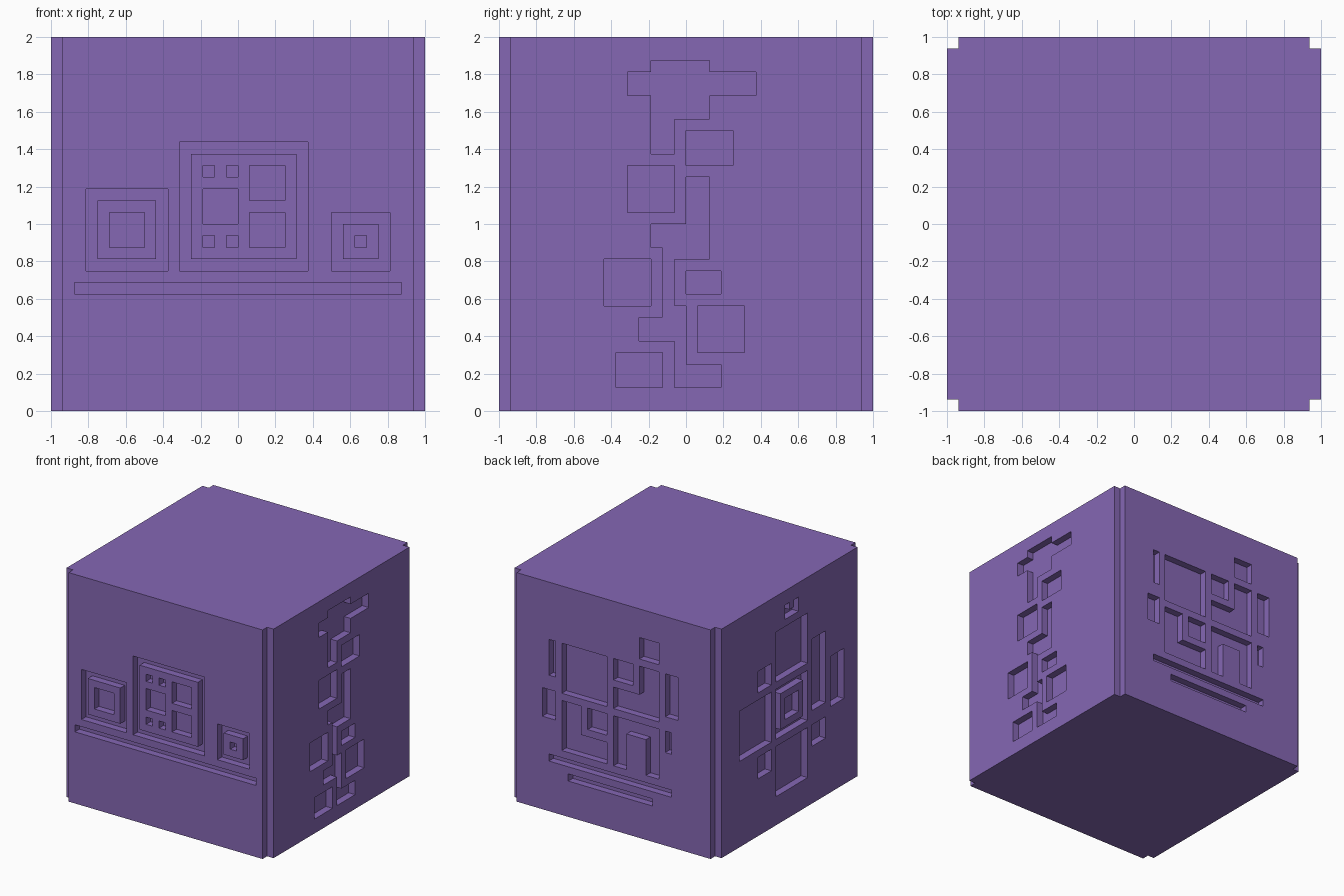
import bpy
import bmesh
from math import pi, radians
from mathutils import Matrix, Vector

default_cube = bpy.data.objects.get("Cube")
if default_cube:
    bpy.data.objects.remove(default_cube, do_unlink=True)

CELL = 1 / 16            # size of one carving cell
HALF = 16                # half the block, in cells
PANEL = HALF - 1         # half the width of a side panel, inside the corner notches
HEIGHT = 2 * HALF


def box(left, bottom, width, height):
    """Cells inside one rectangle."""
    return {(u, v) for u in range(left, left + width)
            for v in range(bottom, bottom + height)}


def square(left, bottom, size):
    return box(left, bottom, size, size)


def ring(left, bottom, size):
    """Square groove around a raised frame with a sunken centre."""
    cells = set()
    for inset in range(3):
        cells ^= square(left + inset, bottom + inset, size - 2 * inset)
    return cells


def carve(*shapes):
    """Combine shapes; a shape inside another becomes a raised island."""
    cells = set()
    for shape in shapes:
        cells ^= shape
    return cells


# Front: two rings, a framed panel with pits and a long bar
front_carving = carve(
    ring(-13, 12, 7), ring(8, 12, 5),
    square(-5, 12, 11), square(-4, 13, 9),
    *[square(u, v, 1) for u in (-3, -1) for v in (14, 20)],
    square(-3, 16, 3), square(1, 18, 3), square(1, 14, 3),
    box(-14, 10, 28, 1))

# Right: a branching trunk with leaf blocks
right_carving = carve(
    square(-3, 25, 5), square(-5, 27, 2), box(2, 27, 4, 2), box(-3, 22, 2, 3),
    box(0, 13, 2, 7), box(-3, 14, 3, 2), box(-2, 13, 2, 1), box(-2, 8, 1, 5),
    square(-1, 8, 1), box(-4, 6, 4, 2), box(-1, 2, 1, 4), box(0, 2, 3, 2),
    box(0, 21, 4, 3), square(-5, 17, 4), square(-7, 9, 4),
    box(0, 10, 3, 2), square(1, 5, 4), box(-6, 2, 4, 3))

# Back: squares, hooks, an arch, slots and two bars
back_carving = carve(
    square(-8, 17, 7), square(0, 21, 3), square(4, 25, 3),
    box(0, 17, 7, 3), box(4, 20, 3, 4),
    box(-8, 9, 3, 7), box(-5, 9, 4, 3), square(-4, 13, 3),
    square(0, 9, 7), box(2, 9, 3, 5),
    box(-10, 19, 1, 5), box(-11, 13, 2, 4), box(8, 18, 2, 6), box(8, 13, 1, 3),
    box(-10, 7, 19, 1), box(-7, 5, 13, 1))

# Left: a ring surrounded by squares, slots and a small notch
left_carving = carve(
    ring(-3, 12, 7),
    *[square(u, v, 7) for u, v in ((-3, 20), (-3, 4), (-11, 12))],
    *[square(u, v, 3) for u, v in ((-7, 20), (-7, 8), (5, 8))],
    box(5, 13, 3, 10), box(9, 12, 3, 7),
    box(-1, 28, 3, 2), square(0, 29, 1))


def add_side(bm, carving, turn):
    """Build one carved side panel and turn it about the vertical axis."""
    spin = Matrix.Rotation(turn, 3, 'Z')

    def quad(*points):
        bm.faces.new([bm.verts.new(spin @ (Vector(p) * CELL)) for p in points])

    def depth(u, v):
        outside = u < -PANEL or u >= PANEL
        return -PANEL if outside or (u, v) in carving else -HALF

    for v in range(HEIGHT):
        for u in range(-PANEL, PANEL + 1):
            here, beside = depth(u, v), depth(u - 1, v)
            if here != beside:
                quad((u, here, v), (u, beside, v), (u, beside, v + 1), (u, here, v + 1))
            if u == PANEL:
                continue
            quad((u, here, v), (u + 1, here, v),
                 (u + 1, here, v + 1), (u, here, v + 1))
            below = depth(u, v - 1)
            if v and here != below:
                quad((u, here, v), (u + 1, here, v), (u + 1, below, v), (u, below, v))


bm = bmesh.new()
sides = (front_carving, right_carving, back_carving, left_carving)
for index, carving in enumerate(sides):
    add_side(bm, carving, index * pi / 2)
bmesh.ops.remove_doubles(bm, verts=bm.verts, dist=CELL / 100)

# Flat top and bottom
for level in (0, HEIGHT * CELL):
    rim = [e for e in bm.edges if e.is_boundary
           and all(abs(v.co.z - level) < CELL / 2 for v in e.verts)]
    bmesh.ops.holes_fill(bm, edges=rim, sides=0)
bmesh.ops.recalc_face_normals(bm, faces=bm.faces)
bmesh.ops.dissolve_limit(bm, angle_limit=radians(1), verts=bm.verts, edges=bm.edges)

mesh = bpy.data.meshes.new("carved_block")
bm.to_mesh(mesh)
bm.free()
block = bpy.data.objects.new("carved_block", mesh)
bpy.context.scene.collection.objects.link(block)

# Single flat colour
purple = bpy.data.materials.new("purple")
purple.use_nodes = True
colour = (0.235, 0.136, 0.456, 1)
purple.diffuse_color = colour
purple.node_tree.nodes["Principled BSDF"].inputs["Base Color"].default_value = colour
mesh.materials.append(purple)
